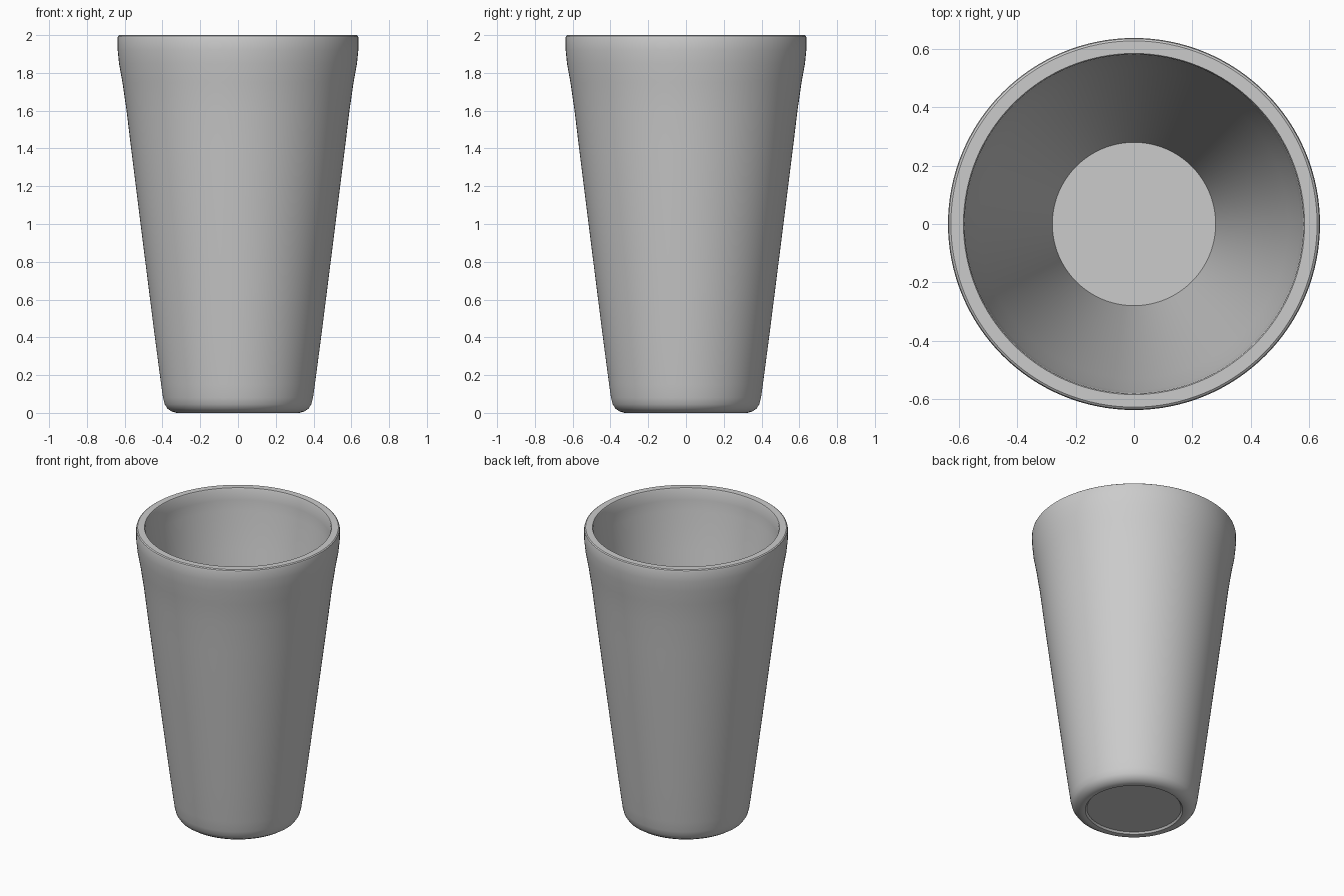
import bpy, bmesh, math

if "Cube" in bpy.data.objects:
    bpy.data.objects.remove(bpy.data.objects["Cube"])

# Half profile (radius, height): underside, foot, outer wall, rim, inner wall, floor
profile = [(0, 0.015), (0.295, 0.015), (0.305, 0.003), (0.325, 0.0), (0.35, 0.007),
           (0.373, 0.022), (0.388, 0.045), (0.397, 0.08), (0.407, 0.15), (0.44, 0.4),
           (0.516, 1.0), (0.566, 1.4), (0.59, 1.6), (0.612, 1.75), (0.63, 1.85), (0.637, 1.92),
           (0.638, 1.985), (0.635, 1.995), (0.628, 2.0), (0.585, 2.0), (0.581, 1.992),
           (0.577, 1.92), (0.57, 1.85), (0.53, 1.6), (0.43, 1.0), (0.28, 0.1), (0, 0.1)]

# Lathe the profile around z
bm = bmesh.new()
verts = [bm.verts.new((r, 0, z)) for r, z in profile]
edges = [bm.edges.new(pair) for pair in zip(verts, verts[1:])]
bmesh.ops.spin(bm, geom=verts + edges, cent=(0, 0, 0), axis=(0, 0, 1),
               angle=math.tau, steps=128, use_merge=False)
bmesh.ops.remove_doubles(bm, verts=bm.verts, dist=0.0005)
bmesh.ops.recalc_face_normals(bm, faces=bm.faces)

mesh = bpy.data.meshes.new("cup")
bm.to_mesh(mesh)
bm.free()
cup = bpy.data.objects.new("cup", mesh)
bpy.context.collection.objects.link(cup)

# Smooth walls with crisp rim and floor edges
bpy.context.view_layer.objects.active = cup
cup.select_set(True)
bpy.ops.object.shade_smooth_by_angle(angle=math.radians(35))
